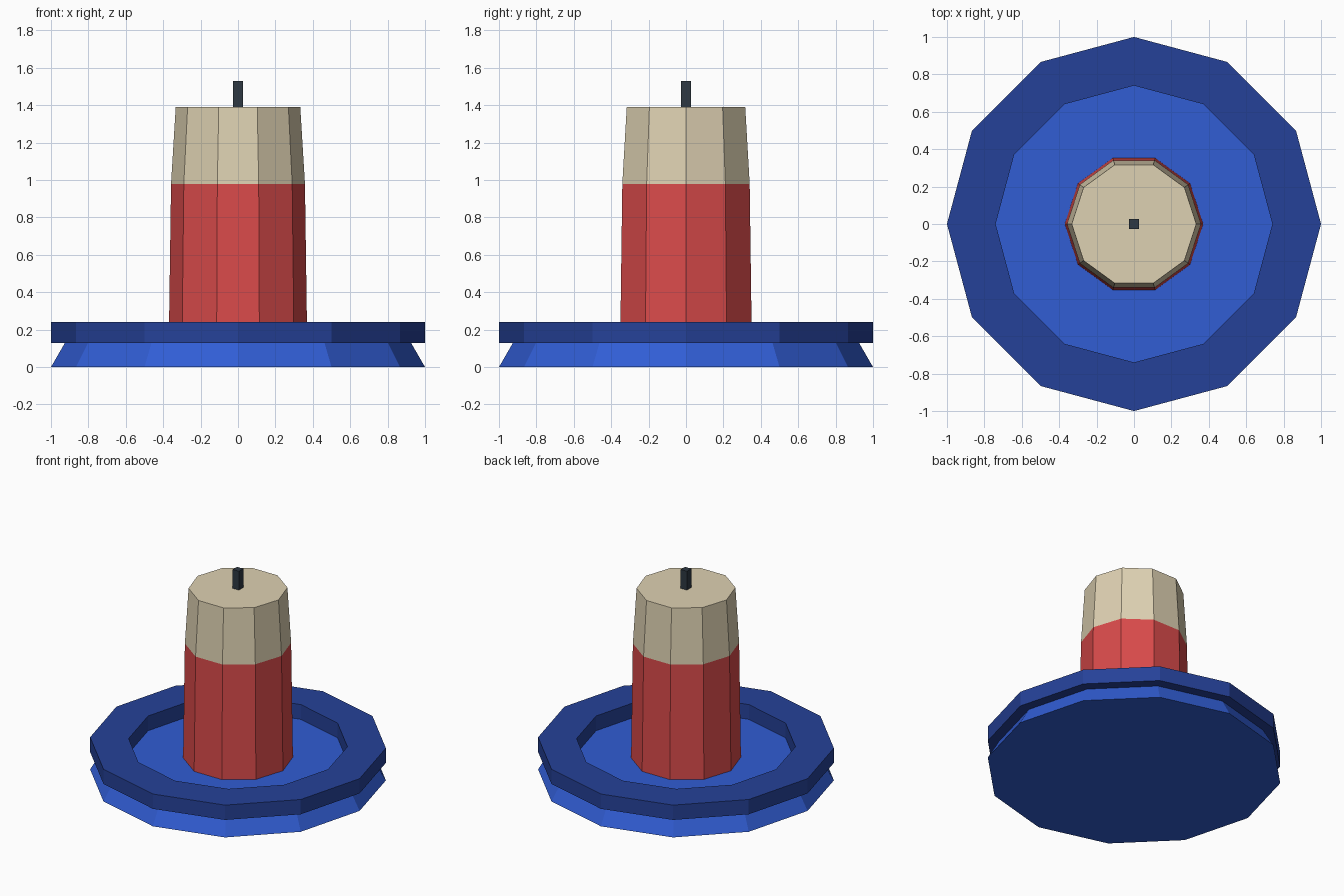
import bpy
import bmesh
import math

default = bpy.data.objects.get("Cube")
if default:
    bpy.data.objects.remove(default, do_unlink=True)


def material(name, rgb):
    """Flat material from 0-255 sRGB."""
    linear = [((c / 255 + 0.055) / 1.055) ** 2.4 for c in rgb] + [1.0]
    mat = bpy.data.materials.new(name)
    mat.use_nodes = True
    mat.diffuse_color = linear
    mat.node_tree.nodes["Principled BSDF"].inputs["Base Color"].default_value = linear
    return mat


def lathe(name, profile, sides, mats, turn=0.0, closed=False):
    """Spin (radius, z) points into a faceted solid; cap the ends unless closed."""
    bm = bmesh.new()
    rings = []
    for r, z in profile:
        angles = [turn + math.tau * i / sides for i in range(sides)]
        rings.append([bm.verts.new((r * math.cos(a), r * math.sin(a), z)) for a in angles])
    pairs = list(zip(rings, rings[1:]))
    if closed:
        pairs.append((rings[-1], rings[0]))
    else:
        bm.faces.new(rings[0][::-1])
        bm.faces.new(rings[-1])
    for low, high in pairs:
        for i in range(sides):
            j = (i + 1) % sides
            bm.faces.new((low[i], low[j], high[j], high[i]))
    bmesh.ops.recalc_face_normals(bm, faces=bm.faces)
    mesh = bpy.data.meshes.new(name)
    bm.to_mesh(mesh)
    bm.free()
    for mat in mats:
        mesh.materials.append(mat)
    obj = bpy.data.objects.new(name, mesh)
    bpy.context.collection.objects.link(obj)
    return obj


bright_blue = material("bright blue", (49, 93, 212))
navy = material("navy blue", (37, 65, 152))
red = material("red", (218, 75, 75))
cream = material("cream", (222, 209, 178))
charcoal = material("charcoal", (46, 56, 66))

FLOOR, RIM_TOP, BAND, TOP = 0.13, 0.24, 0.98, 1.39

# Tapered dish with a raised rim
lathe("dish_base", [(1.0, 0), (0.925, FLOOR)], 12, [bright_blue])
lathe("dish_rim", [(1.0, FLOOR), (1.0, RIM_TOP), (0.74, RIM_TOP), (0.74, FLOOR)],
      12, [navy], closed=True)

# Candle body, red below and cream above
body = lathe("candle_body", [(0.37, FLOOR), (0.358, BAND), (0.333, TOP)], 10, [red, cream])
for face in body.data.polygons:
    face.material_index = int(face.center.z > BAND)

# Square wick
lathe("wick", [(0.036, TOP), (0.036, 1.53)], 4, [charcoal], turn=math.pi / 4)
